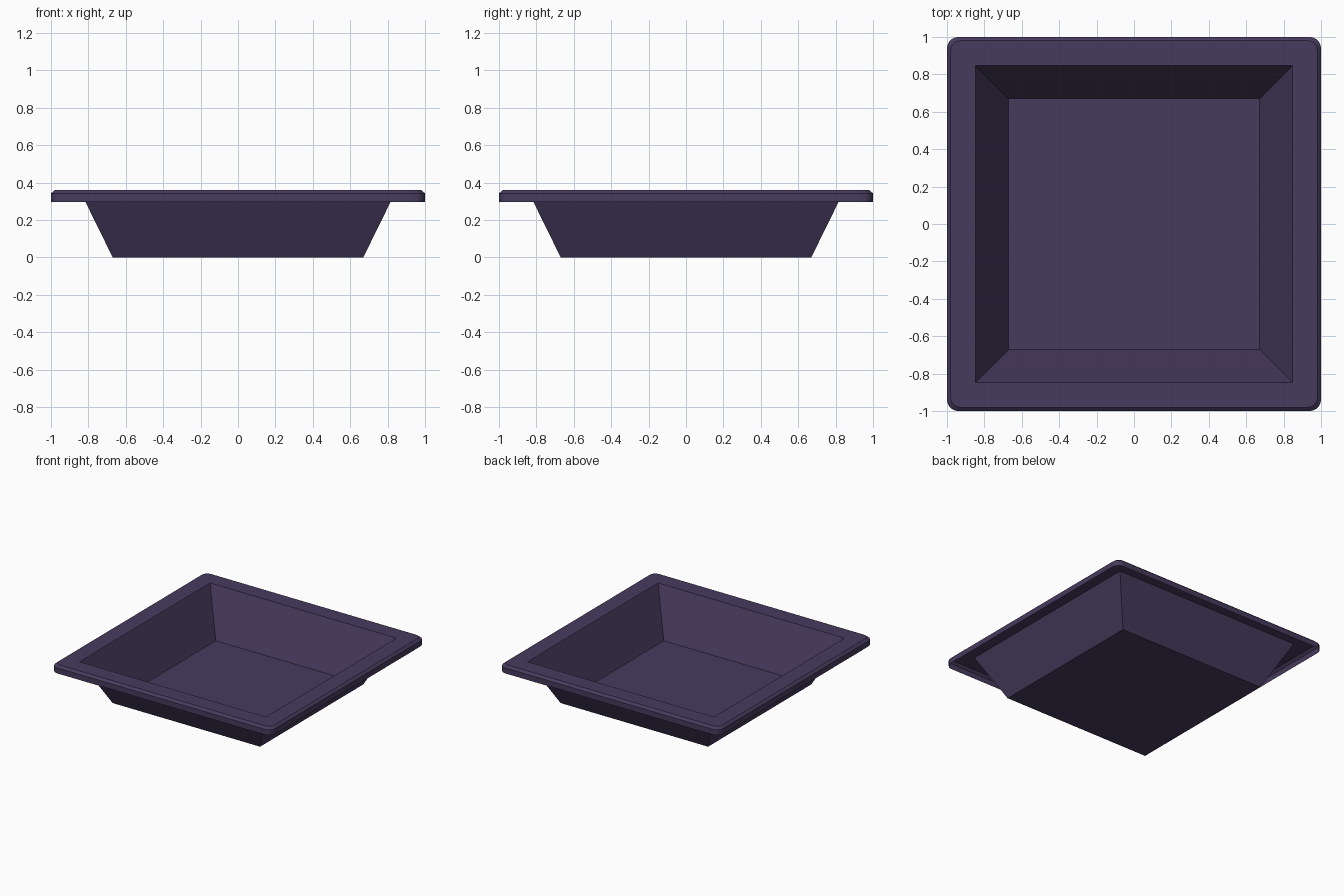
import bpy, bmesh, math

if "Cube" in bpy.data.objects:
    bpy.data.objects.remove(bpy.data.objects["Cube"])

mat = bpy.data.materials.new("dark_purple")
mat.diffuse_color = (0.062, 0.043, 0.11, 1)
mat.use_nodes = True
mat.node_tree.nodes["Principled BSDF"].inputs["Base Color"].default_value = mat.diffuse_color
SEGS = 5  # facets per rounded corner


def ring(half, radius, z):
    """Square outline with rounded corners (radius 0 repeats the corner point)."""
    pts = []
    for q in range(4):
        mid = math.pi / 4 + q * math.pi / 2
        cx = math.copysign(half - radius, math.cos(mid))
        cy = math.copysign(half - radius, math.sin(mid))
        for i in range(SEGS + 1):
            a = q * math.pi / 2 + i / SEGS * math.pi / 2
            pts.append((cx + radius * math.cos(a), cy + radius * math.sin(a), z))
    return pts


def loft(name, rings, cap=False):
    bm = bmesh.new()
    loops = [[bm.verts.new(p) for p in ring(*r)] for r in rings]
    n = len(loops[0])
    for lo, hi in zip(loops, loops[1:]):
        for i in range(n):
            j = (i + 1) % n
            bm.faces.new((lo[i], lo[j], hi[j], hi[i]))
    if cap:
        bm.faces.new(loops[-1])
    bmesh.ops.remove_doubles(bm, verts=bm.verts, dist=1e-5)
    mesh = bpy.data.meshes.new(name)
    bm.to_mesh(mesh)
    bm.free()
    mesh.materials.append(mat)
    ob = bpy.data.objects.new(name, mesh)
    bpy.context.collection.objects.link(ob)
    return ob


# Rim: thin skirt, chamfer and flat top, open underneath
loft("rim", [(1.0, 0.06, 0.297), (1.0, 0.06, 0.342),
             (0.98, 0.05, 0.36), (0.847, 0, 0.36)])

# Basin: sloping thin walls down to a flat floor
loft("basin", [(0.847, 0, 0.36), (0.67, 0, 0)], cap=True)
